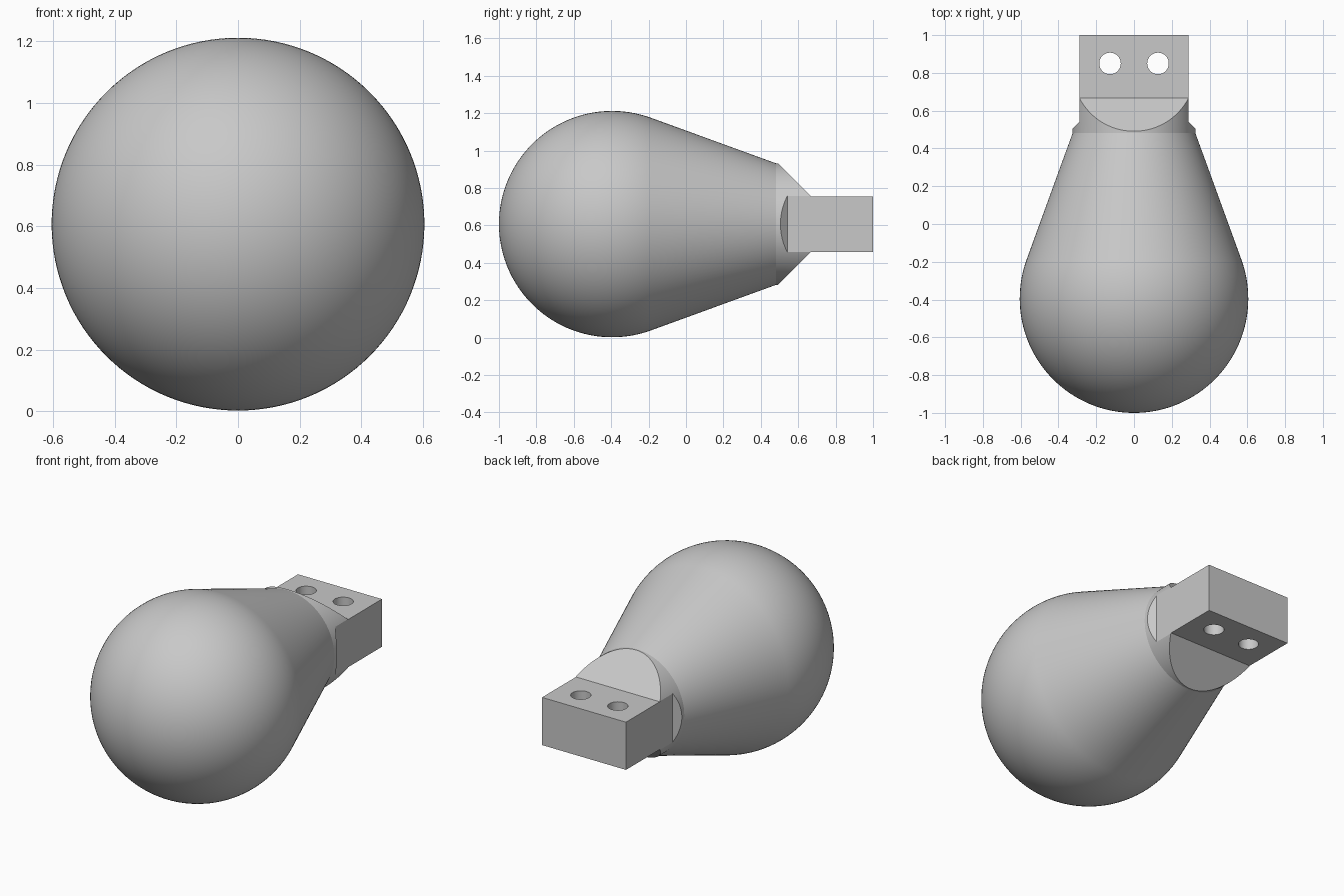
import bpy, bmesh, math
from mathutils import Matrix, Vector

cube = bpy.data.objects.get("Cube")
if cube:
    bpy.data.objects.remove(cube, do_unlink=True)

R, CY, CZ = 0.605, -0.395, 0.607       # ball radius and centre
NECK = 0.325                           # neck radius
TAB_X, TAB_Z = 0.288, 0.148            # half width and half height of the tab
TAPER = math.radians(20)

grey = bpy.data.materials.new("light_grey")
grey.use_nodes = True
colour = (0.58, 0.58, 0.58, 1)
grey.diffuse_color = colour
grey.node_tree.nodes["Principled BSDF"].inputs["Base Color"].default_value = colour


def make_object(name, bm):
    bmesh.ops.recalc_face_normals(bm, faces=bm.faces)
    mesh = bpy.data.meshes.new(name)
    bm.to_mesh(mesh)
    bm.free()
    obj = bpy.data.objects.new(name, mesh)
    bpy.context.collection.objects.link(obj)
    mesh.materials.append(grey)
    return obj


def lathe(name, profile, steps=128):
    """Revolve (y, radius) points around the y axis through the ball centre."""
    bm = bmesh.new()
    verts = [bm.verts.new((r, y, CZ)) for y, r in profile]
    edges = [bm.edges.new(pair) for pair in zip(verts, verts[1:])]
    bmesh.ops.spin(bm, geom=verts + edges, cent=(0, 0, CZ), axis=(0, 1, 0),
                   angle=math.tau, steps=steps, use_merge=False)
    bmesh.ops.remove_doubles(bm, verts=bm.verts, dist=0.0001)
    rim = [e for e in bm.edges if e.is_boundary]
    if rim:
        bmesh.ops.contextual_create(bm, geom=rim)
    return make_object(name, bm)


def wedge(half, reach, axis, sign):
    """Chamfer cutter: removes all beyond `half` behind a 45 degree slope."""
    bm = bmesh.new()
    outline = [(reach, half), (1.2, half), (1.2, 0.8), (reach - 0.8 + half, 0.8)]
    rings = []
    for w in (-1, 1):
        pts = [(sign * d, y, CZ + w) if axis == "x" else (w, y, CZ + sign * d)
               for y, d in outline]
        rings.append([bm.verts.new(p) for p in pts])
        bm.faces.new(rings[-1])
    for i in range(4):
        j = (i + 1) % 4
        bm.faces.new((rings[0][i], rings[0][j], rings[1][j], rings[1][i]))
    return make_object("chamfer_cutter", bm)


def hole(x):
    bm = bmesh.new()
    bmesh.ops.create_cone(bm, cap_ends=True, segments=48, radius1=0.057, radius2=0.057,
                          depth=1, matrix=Matrix.Translation(Vector((x, 0.85, CZ))))
    return make_object("hole_cutter", bm)


def cut(target, cutter):
    mod = target.modifiers.new("cut", "BOOLEAN")
    mod.operation = "DIFFERENCE"
    mod.solver = "EXACT"
    mod.object = cutter
    bpy.context.view_layer.objects.active = target
    bpy.ops.object.modifier_apply(modifier=mod.name)
    bpy.data.objects.remove(cutter, do_unlink=True)


# Ball flowing along a tangent taper into a round neck
arc = 48
profile = []
for i in range(arc + 1):
    a = -math.pi / 2 + (math.pi / 2 + TAPER) * i / arc
    profile.append((CY + R * math.sin(a), max(0, R * math.cos(a))))
y_end, r_end = profile[-1]
neck_y = y_end + (r_end - NECK) / math.tan(TAPER)
profile += [(neck_y, NECK), (1.0, NECK)]
body = lathe("bulb_with_mounting_tab", profile)

# Chamfers that trim the neck down to a flat tab, then two through holes
for sign in (-1, 1):
    cut(body, wedge(TAB_Z, 0.668, "z", sign))
    cut(body, wedge(TAB_X, 0.542, "x", sign))
for x in (-0.127, 0.127):
    cut(body, hole(x))

bpy.ops.object.select_all(action="DESELECT")
body.select_set(True)
bpy.context.view_layer.objects.active = body
bpy.ops.object.shade_smooth_by_angle(angle=math.radians(15))
